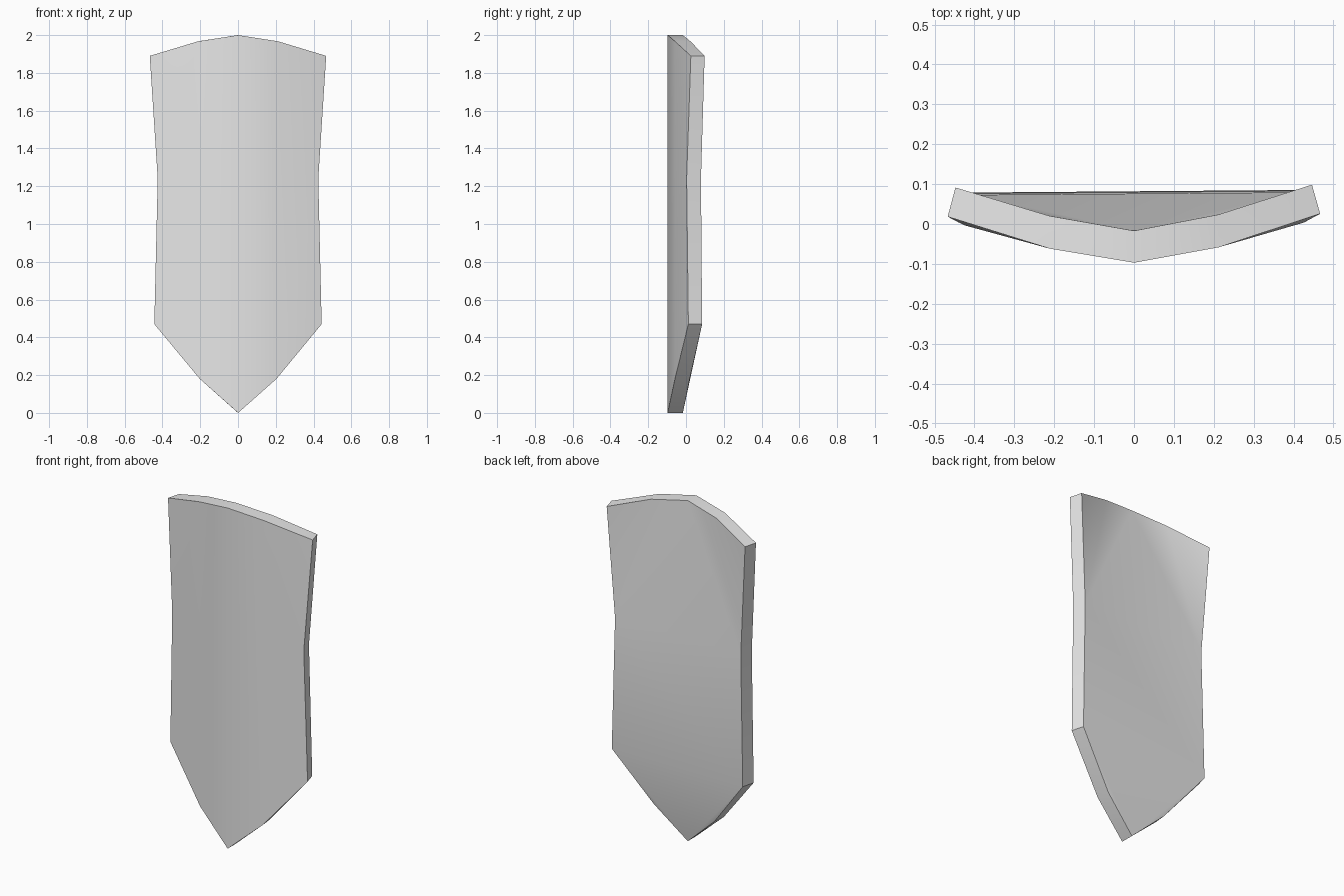
import bpy, bmesh, math
from mathutils import Matrix

cube = bpy.data.objects.get("Cube")
if cube:
    bpy.data.objects.remove(cube, do_unlink=True)

grey = bpy.data.materials.new("plain grey")
grey.use_nodes = True
colour = (0.8, 0.8, 0.8, 1)
grey.diffuse_color = colour
grey.node_tree.nodes["Principled BSDF"].inputs["Base Color"].default_value = colour

# Half outline from top peak to bottom tip: z, front x, front y, back x, back y
outline = {
    "peak":   (2.00, 0.00, -0.097, 0.00, -0.017),
    "brow":   (1.967, 0.212, -0.06, 0.212, 0.022),
    "corner": (1.89, 0.467, 0.022, 0.447, 0.095),
    "waist":  (1.24, 0.425, 0.000, 0.406, 0.076),
    "hip":    (0.47, 0.443, 0.009, 0.423, 0.082),
    "taper":  (0.18, 0.203, -0.06, 0.195, 0.018),
    "tip":    (0.00, 0.00, -0.097, 0.00, -0.017),
}
names = list(outline)
bm = bmesh.new()
verts = {}
for name, (z, fx, fy, bx, by) in outline.items():
    for layer, x, y in (("front", fx, fy), ("back", bx, by)):
        left = bm.verts.new((x, y, z))
        verts[layer, name, 1] = left
        verts[layer, name, -1] = left if x == 0 else bm.verts.new((-x, y, z))


def face(layer, side, corners):
    bm.faces.new([verts[layer, c, side] for c in corners.split()])


for side in (1, -1):
    # Ridged front
    for corners in ("peak brow taper tip", "brow corner waist",
                    "brow waist taper", "taper waist hip"):
        face("front", side, corners)
    # Folded outer parts of the back
    for corners in ("peak brow waist", "brow corner waist", "hip taper tip"):
        face("back", side, corners)
    # Rim
    for a, b in zip(names, names[1:]):
        bm.faces.new([verts["front", a, side], verts["front", b, side],
                      verts["back", b, side], verts["back", a, side]])

# Flat middle of the back
back = lambda name, side: verts["back", name, side]
bm.faces.new([back("peak", 1), back("waist", 1), back("waist", -1)])
bm.faces.new([back("waist", 1), back("hip", 1), back("hip", -1), back("waist", -1)])
bm.faces.new([back("hip", 1), back("tip", 1), back("hip", -1)])

bmesh.ops.recalc_face_normals(bm, faces=bm.faces)
bm.transform(Matrix.Rotation(math.radians(0.45), 4, "Z"))

mesh = bpy.data.meshes.new("shield_plate")
bm.to_mesh(mesh)
bm.free()
mesh.materials.append(grey)
shield = bpy.data.objects.new("shield_plate", mesh)
bpy.context.collection.objects.link(shield)

# Smooth surfaces with crisp rim edges
bpy.ops.object.select_all(action="DESELECT")
shield.select_set(True)
bpy.context.view_layer.objects.active = shield
bpy.ops.object.shade_smooth_by_angle(angle=math.radians(30))
